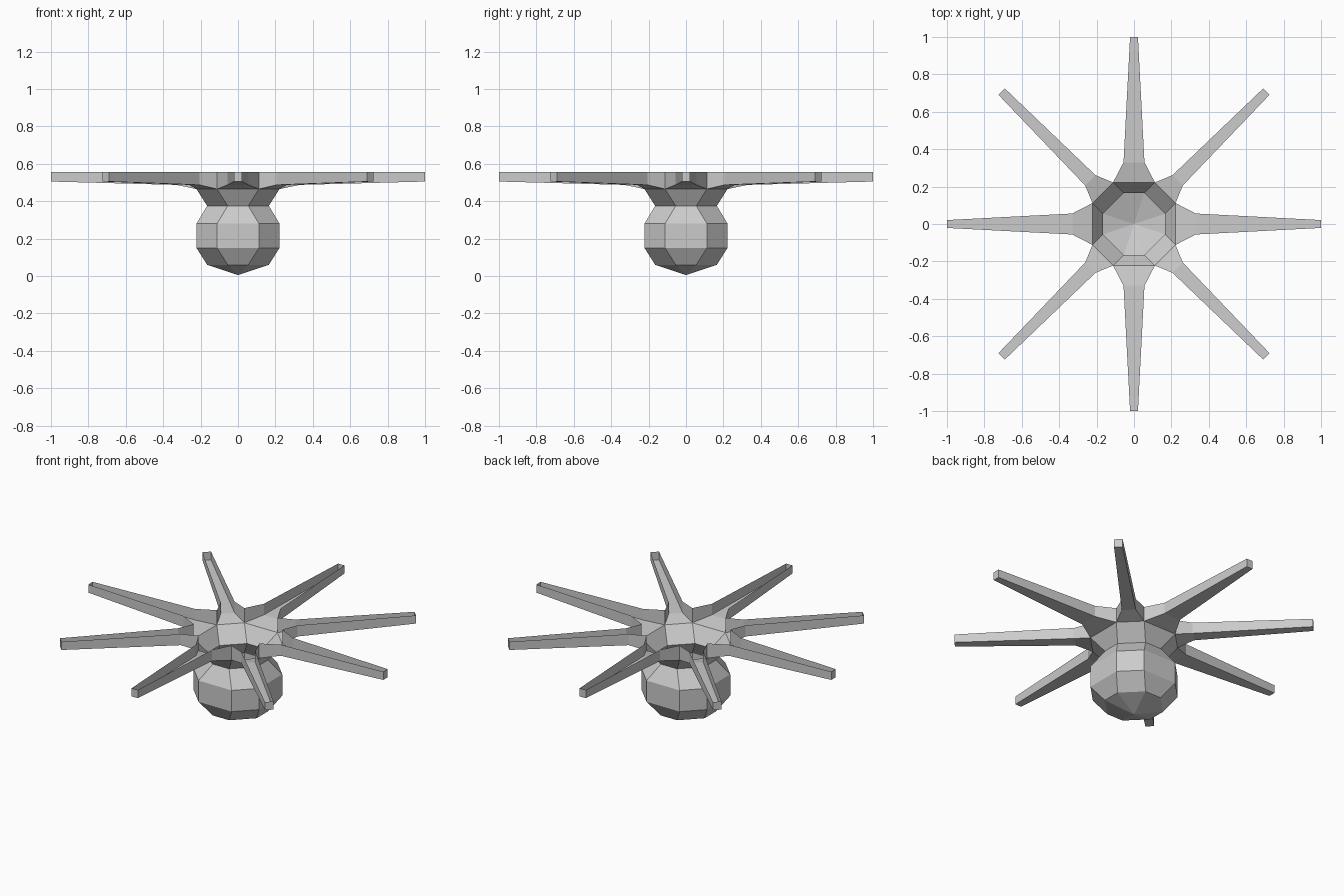
import bpy, bmesh
from mathutils import Vector

if "Cube" in bpy.data.objects:
    bpy.data.objects.remove(bpy.data.objects["Cube"])

bm = bmesh.new()

# Octagonal ring: flat-side distance a, half side width b, height z
def ring(a, b, z):
    pts = [(a, -b), (a, b), (b, a), (-b, a), (-a, b), (-a, -b), (-b, -a), (b, -a)]
    return [bm.verts.new((x, y, z)) for x, y in pts]

# Bulb, neck and flared collar, open at the top
profile = [(0.165, 0.055, 0.06), (0.222, 0.112, 0.15), (0.222, 0.112, 0.28),
           (0.165, 0.055, 0.375), (0.222, 0.112, 0.465)]
rings = [ring(*p) for p in profile]
for lo, hi in zip(rings, rings[1:]):
    for i in range(8):
        j = (i + 1) % 8
        bm.faces.new((lo[i], lo[j], hi[j], hi[i]))
tip = bm.verts.new((0, 0, 0.005))
for i in range(8):
    bm.faces.new((tip, rings[0][(i + 1) % 8], rings[0][i]))

# Eight tapering trough arms, open on top
floor, rim = rings[-1], ring(0.222, 0.112, 0.555)
for i in range(8):
    j = (i + 1) % 8
    side = (floor[j].co - floor[i].co).normalized()
    out = Vector((side.y, -side.x, 0))
    straight = i % 2 == 0
    prev = (rim[i], floor[i], floor[j], rim[j])
    for r, w, z in ((0.33, 0.056 if straight else 0.039, 0.487),
                    (1.0, 0.021 if straight else 0.024, 0.505)):
        cur = tuple(bm.verts.new(out * r + side * s * w + Vector((0, 0, h)))
                    for s, h in ((-1, 0.555), (-1, z), (1, z), (1, 0.555)))
        for k in range(3):
            bm.faces.new((prev[k], prev[k + 1], cur[k + 1], cur[k]))
        prev = cur
    bm.faces.new(prev)

bmesh.ops.recalc_face_normals(bm, faces=bm.faces)
# Open shell: make the outside the front
low = min(bm.faces, key=lambda f: f.calc_center_median().z)
if low.normal.z > 0:
    bmesh.ops.reverse_faces(bm, faces=bm.faces)
mesh = bpy.data.meshes.new("open_star_vessel")
bm.to_mesh(mesh)
bm.free()
bpy.context.collection.objects.link(bpy.data.objects.new("open_star_vessel", mesh))
